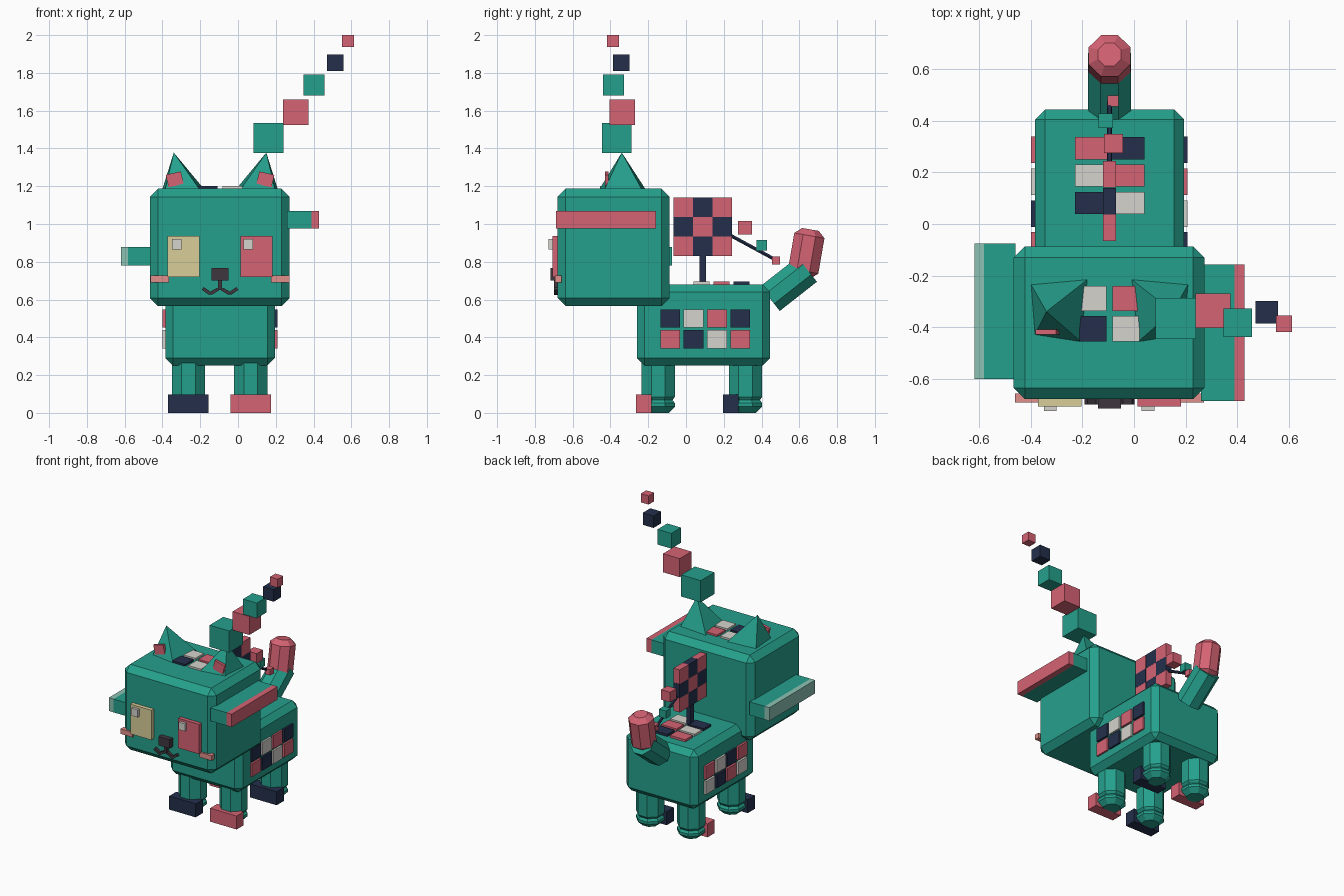
import bpy, bmesh, math
from mathutils import Vector, Matrix

if "Cube" in bpy.data.objects:
    bpy.data.objects.remove(bpy.data.objects["Cube"])

CX = -0.095  # symmetry plane of the animal


def mat(name, r, g, b):
    m = bpy.data.materials.new(name)
    lin = [((c / 255 + 0.055) / 1.055) ** 2.4 for c in (r, g, b)]
    m.diffuse_color = (*lin, 1)
    m.use_nodes = True
    m.node_tree.nodes["Principled BSDF"].inputs["Base Color"].default_value = m.diffuse_color
    return m


TEAL = mat("teal", 37, 160, 140)
PINK = mat("rose", 214, 99, 116)
NAVY = mat("navy", 35, 47, 75)
WHITE = mat("off white", 214, 211, 205)
YELLOW = mat("pale yellow", 216, 206, 154)
BLUSH = mat("blush", 225, 143, 138)
PALE = mat("pale teal", 140, 194, 179)
DARK = mat("charcoal", 62, 55, 62)
CYCLE = (NAVY, WHITE, PINK)


def finish(name, bm, material):
    bmesh.ops.recalc_face_normals(bm, faces=bm.faces)
    me = bpy.data.meshes.new(name)
    bm.to_mesh(me)
    bm.free()
    me.materials.append(material)
    ob = bpy.data.objects.new(name, me)
    bpy.context.collection.objects.link(ob)
    return ob


def box(name, material, x, y, z, bevel=0, tilt=0):
    """Box from (min, max) pairs; tilt turns it about y."""
    bm = bmesh.new()
    lo, hi = Vector((x[0], y[0], z[0])), Vector((x[1], y[1], z[1]))
    size = hi - lo
    bmesh.ops.create_cube(bm, size=1, matrix=Matrix.Translation((lo + hi) / 2)
                          @ Matrix.Rotation(math.radians(tilt), 4, 'Y')
                          @ Matrix.Diagonal((*size, 1)))
    if bevel:
        bmesh.ops.bevel(bm, geom=bm.edges[:], offset=bevel, segments=1,
                        affect='EDGES', profile=0.5)
    return finish(name, bm, material)


def cube(name, material, c, s):
    return box(name, material, *[(v - s / 2, v + s / 2) for v in c])


def lathe(name, material, start, direction, profile, sides=8):
    """Flat-sided turned part; profile holds (flat radius, distance along axis)."""
    bm = bmesh.new()
    rot = Vector(direction).to_track_quat('Z', 'X')
    k = 1 / math.cos(math.pi / sides)
    rings = []
    for r, h in profile:
        ring = []
        for i in range(sides):
            a = (i + 0.5) * 2 * math.pi / sides
            p = Vector((r * k * math.cos(a), r * k * math.sin(a), h))
            ring.append(bm.verts.new(rot @ p + Vector(start)))
        rings.append(ring)
    for a, b in zip(rings, rings[1:]):
        for i in range(sides):
            j = (i + 1) % sides
            bm.faces.new((a[i], a[j], b[j], b[i]))
    bm.faces.new(rings[0])
    bm.faces.new(rings[-1])
    return finish(name, bm, material)


def mx(pair):
    """Mirror an x range across the animal's middle."""
    return (2 * CX - pair[1], 2 * CX - pair[0])


# Body and head
box("body", TEAL, (-0.385, 0.195), (-0.26, 0.445), (0.25, 0.68), 0.04)
box("head", TEAL, (-0.467, 0.273), (-0.68, -0.087), (0.565, 1.187), 0.043)

# Legs with shoe blocks in alternating colours
for side, lx in (("left", -0.2625), ("right", 0.0675)):
    for end, ly in (("front", -0.147), ("back", 0.315)):
        lathe(f"{end}_{side}_leg", TEAL, (lx, ly, 0), (0, 0, 1),
              [(0.055, 0), (0.088, 0.033), (0.088, 0.052), (0.076, 0.068),
               (0.088, 0.085), (0.088, 0.28)])
        shoe = NAVY if (side == "left") == (end == "front") else PINK
        box(f"{end}_{side}_shoe", shoe, (lx - 0.107, lx + 0.107),
            (ly - 0.118, ly - 0.036), (0, 0.098))

# Tail and its tip
lathe("tail", TEAL, (CX, 0.445, 0.605), (0, 0.79, 0.62),
      [(0.083, 0), (0.083, 0.25)])
lathe("tail_tip", PINK, (CX, 0.637, 0.845), (0, 0.17, 0.985),
      [(0.045, -0.128), (0.081, -0.095), (0.081, 0.095), (0.045, 0.128)])

# Ears: leaning four-sided pyramids with inner plates
EAR = [(-0.40, -0.235, 1.185), (-0.18, -0.215, 1.185),
       (-0.205, -0.458, 1.185), (-0.385, -0.43, 1.185), (-0.34, -0.34, 1.378)]
for side, s in (("left", 1), ("right", -1)):
    bm = bmesh.new()
    v = [bm.verts.new((CX + s * (x - CX), y, z)) for x, y, z in EAR]
    bm.faces.new(v[:4])
    for i in range(4):
        bm.faces.new((v[i], v[(i + 1) % 4], v[4]))
    finish(f"{side}_ear", bm, TEAL)
    ix = CX + s * (-0.335 - CX)
    box(f"{side}_inner_ear", PINK, (ix - 0.041, ix + 0.041),
        (-0.43, -0.41), (1.202, 1.27), tilt=-13 * s)

# Face
eye_x = (-0.373, -0.203)
for side, material, x, gx in (("left", YELLOW, eye_x, -0.35),
                              ("right", PINK, mx(eye_x), 0.03)):
    box(f"{side}_eye", material, x, (-0.708, -0.67), (0.72, 0.937))
    box(f"{side}_eye_glint", WHITE, (gx, gx + 0.05), (-0.727, -0.70), (0.866, 0.921))
    cheek = (-0.462, -0.365)
    box(f"{side}_cheek", BLUSH, cheek if side == "left" else mx(cheek),
        (-0.693, -0.658), (0.69, 0.727))
box("nose", DARK, (CX - 0.045, CX + 0.045), (-0.717, -0.67), (0.702, 0.766))
box("mouth_stem", DARK, (CX - 0.01, CX + 0.01), (-0.70, -0.67), (0.65, 0.705))
for s in (-1, 1):
    for off, z, tilt in ((0.032, 0.643, 30), (0.072, 0.645, -35)):
        c = CX + s * off
        box("mouth_curve", DARK, (c - 0.024, c + 0.024), (-0.70, -0.67),
            (z - 0.009, z + 0.009), tilt=s * tilt)

# Side fins with coloured edges
box("left_fin", TEAL, (-0.582, -0.46), (-0.602, -0.075), (0.78, 0.877))
box("left_fin_edge", PALE, (-0.62, -0.582), (-0.602, -0.075), (0.78, 0.877))
box("right_fin", TEAL, (0.26, 0.39), (-0.687, -0.158), (0.975, 1.07))
box("right_fin_edge", PINK, (0.39, 0.43), (-0.687, -0.158), (0.975, 1.07))

# Patchwork tiles on head, back and flanks
for j in range(2):
    y = -0.407 + 0.118 * j
    for i in range(2):
        x = CX + (i - 0.5) * 0.23 / 2 * 1.12
        box("head_tile", CYCLE[(i + j) % 3], (x - 0.052, x + 0.052),
            (y - 0.049, y + 0.049), (1.18, 1.2))
for j in range(3):
    y = 0.082 + 0.106 * j
    for i in range(2):
        x = CX + (i - 0.5) * 0.145
        box("back_tile", CYCLE[(i + j) % 3], (x - 0.0625, x + 0.0625),
            (y - 0.043, y + 0.043), (0.675, 0.696))
for side, x, shift in (("right", (0.19, 0.208), 0), ("left", (-0.4, -0.38), 2)):
    for row, z in enumerate((0.5, 0.39)):
        for i in range(4):
            y = -0.084 + 0.124 * i
            box(f"{side}_flank_tile", CYCLE[(i + shift + 2 * row) % 3], x,
                (y - 0.052, y + 0.052), (z - 0.048, z + 0.048))

# Checkered panel on a post, with a string of small blocks
box("panel_post", NAVY, (CX - 0.018, CX + 0.018), (0.071, 0.107), (0.67, 0.84))
for i in range(3):
    for j in range(3):
        y, z = 0.089 + (i - 1) * 0.1035, 0.985 + (j - 1) * 0.1035
        box("panel_tile", NAVY if (i + j) % 2 else PINK,
            (CX - 0.025, CX + 0.025), (y - 0.0515, y + 0.0515),
            (z - 0.0515, z + 0.0515))
lathe("panel_string", NAVY, (CX, 0.235, 0.94), (0, 0.24, -0.13),
      [(0.009, 0), (0.009, 0.275)], 6)
for material, c, s in ((PINK, (-0.08, 0.313, 0.98), 0.073),
                       (TEAL, (-0.11, 0.401, 0.888), 0.056),
                       (PINK, (-0.081, 0.477, 0.806), 0.043)):
    cube("string_block", material, c, s)

# Rising trail of blocks from the right ear
for material, c, s in ((TEAL, (0.162, -0.367, 1.455), 0.158),
                       (PINK, (0.307, -0.337, 1.592), 0.135),
                       (TEAL, (0.403, -0.383, 1.737), 0.111),
                       (NAVY, (0.515, -0.343, 1.853), 0.087),
                       (PINK, (0.582, -0.387, 1.969), 0.063)):
    cube("trail_block", material, c, s)
